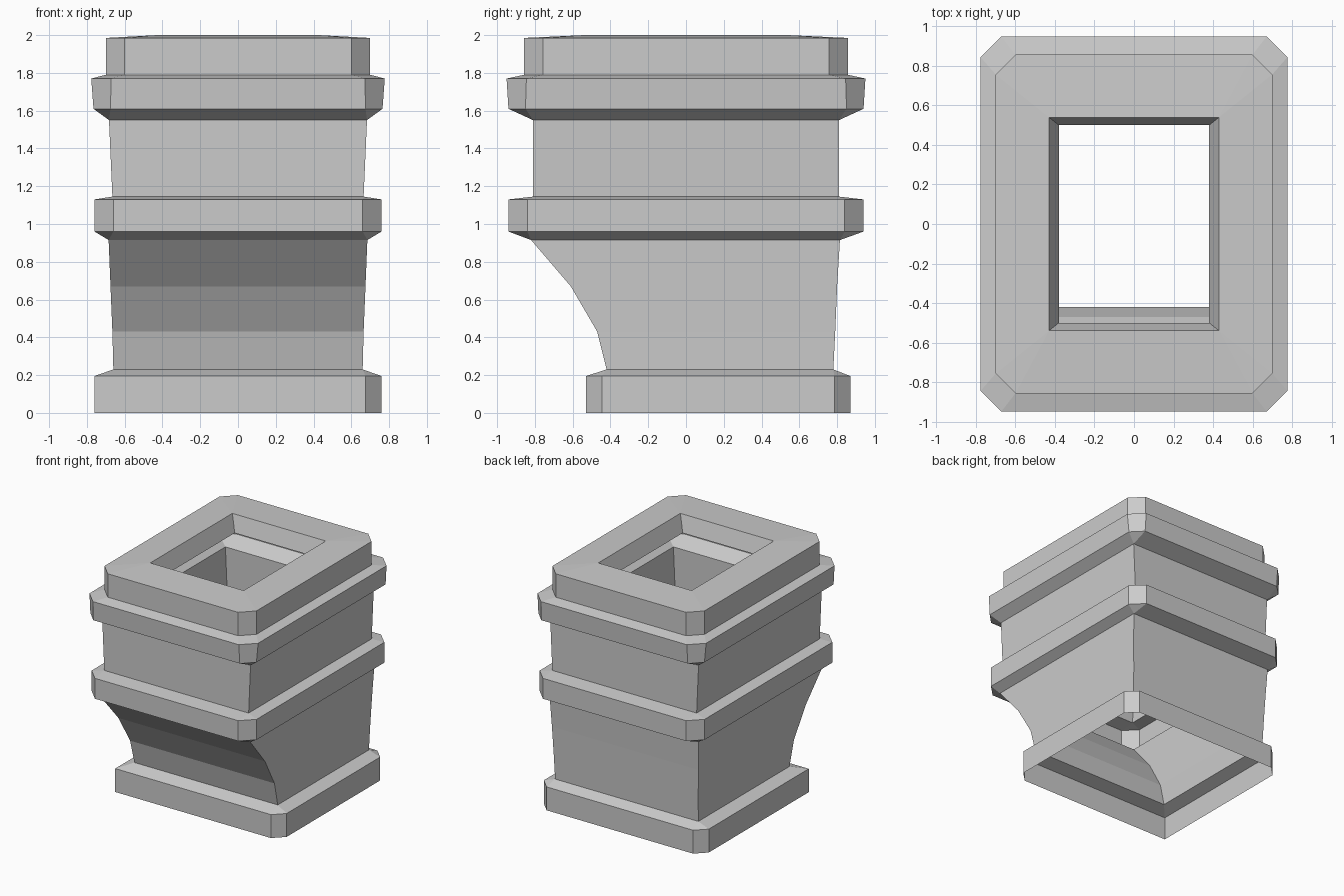
import bpy, bmesh

# Hollow shell lofted through chamfered rectangles:
# (z, half width, front y, back y, corner chamfer)
PROFILE = [
    # base plinth
    (0.00, 0.76, -0.53, 0.87, 0.085),
    (0.195, 0.76, -0.53, 0.87, 0.085),
    # lower body with concave front
    (0.23, 0.66, -0.42, 0.78, 0),
    (0.43, 0.665, -0.47, 0.79, 0),
    (0.67, 0.675, -0.61, 0.80, 0),
    (0.915, 0.685, -0.82, 0.815, 0),
    # middle band
    (0.96, 0.76, -0.94, 0.94, 0.10),
    (1.13, 0.76, -0.94, 0.94, 0.10),
    # upper body
    (1.145, 0.665, -0.81, 0.81, 0),
    (1.55, 0.683, -0.81, 0.81, 0),
    # upper band
    (1.61, 0.765, -0.94, 0.94, 0.09),
    (1.77, 0.777, -0.95, 0.95, 0.105),
    # cap and inward lip
    (1.79, 0.70, -0.857, 0.857, 0.10),
    (1.985, 0.70, -0.857, 0.857, 0.10),
    (2.00, 0.43, -0.54, 0.54, 0),
    (1.865, 0.38, -0.50, 0.50, 0),
]


def ring(bm, z, hx, y0, y1, c):
    """Eight points counter-clockwise, starting at the front-left corner."""
    fl = 0 if z < 0.2 else c          # plinth's front-left corner is square
    pts = [(-hx, y0 + fl), (-hx + fl, y0), (hx - c, y0), (hx, y0 + c),
           (hx, y1 - c), (hx - c, y1), (-hx + c, y1), (-hx, y1 - c)]
    return [bm.verts.new((x, y, z)) for x, y in pts]


bm = bmesh.new()
rings = [ring(bm, *row) for row in PROFILE]
for lo, hi in zip(rings, rings[1:]):
    for i in range(8):
        j = (i + 1) % 8
        bm.faces.new((lo[i], lo[j], hi[j], hi[i]))
# square corners collapse to single points
bmesh.ops.remove_doubles(bm, verts=bm.verts, dist=0.0005)

mesh = bpy.data.meshes.new("hollow_pedestal")
bm.to_mesh(mesh)
bm.free()
bpy.context.collection.objects.link(bpy.data.objects.new("hollow_pedestal", mesh))
